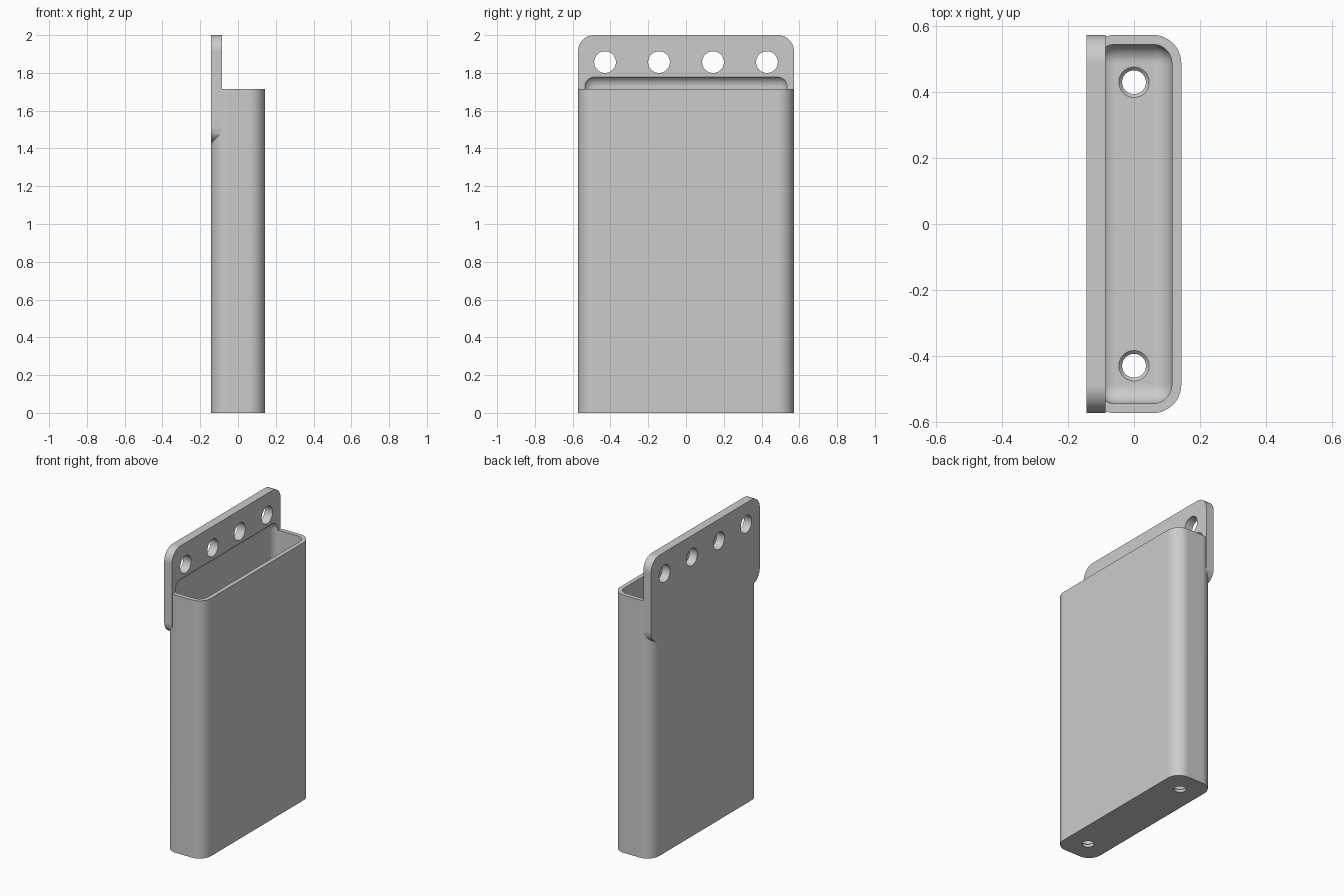
import bpy, bmesh
from math import radians, sin, cos, pi
from mathutils import Vector, Matrix

if "Cube" in bpy.data.objects:
    bpy.data.objects.remove(bpy.data.objects["Cube"], do_unlink=True)

HX, HY = 0.143, 0.5715        # half depth and half width of the case
RIM, TOP = 1.714, 2.0         # case rim height and hanger top
WALL, R = 0.0286, 0.0857      # wall thickness and outer corner radius
PLATE = 0.0572                # hanger thickness

grey = bpy.data.materials.new("plain grey")
grey.use_nodes = True
grey.diffuse_color = (0.6, 0.6, 0.6, 1)
grey.node_tree.nodes["Principled BSDF"].inputs["Base Color"].default_value = (0.6, 0.6, 0.6, 1)


def finish(bm, name):
    bmesh.ops.recalc_face_normals(bm, faces=bm.faces)
    mesh = bpy.data.meshes.new(name)
    bm.to_mesh(mesh)
    bm.free()
    mesh.materials.append(grey)
    ob = bpy.data.objects.new(name, mesh)
    bpy.context.collection.objects.link(ob)
    return ob


def rounded_box(name, lo, hi, radius, axis=None, segments=12):
    """Box from lo to hi; rounds the edges along one axis, or every edge."""
    lo, hi = Vector(lo), Vector(hi)
    bm = bmesh.new()
    bmesh.ops.create_cube(bm, size=1)
    bmesh.ops.scale(bm, vec=hi - lo, verts=bm.verts)
    bmesh.ops.translate(bm, vec=(lo + hi) / 2, verts=bm.verts)
    edges = [e for e in bm.edges if axis is None
             or abs((e.verts[0].co - e.verts[1].co).normalized()[axis]) > 0.9]
    bmesh.ops.bevel(bm, geom=edges, offset=radius, segments=segments,
                    profile=0.5, affect='EDGES')
    return finish(bm, name)


def cone(name, centre, r1, r2, depth, rotation=Matrix()):
    bm = bmesh.new()
    bmesh.ops.create_cone(bm, cap_ends=True, segments=48, radius1=r1, radius2=r2,
                          depth=depth, matrix=Matrix.Translation(centre) @ rotation)
    return finish(bm, name)


def combine(target, tool, operation):
    tool.hide_render = True
    mod = target.modifiers.new(operation.lower(), 'BOOLEAN')
    mod.operation, mod.solver, mod.object = operation, 'EXACT', tool
    bpy.context.view_layer.objects.active = target
    bpy.ops.object.modifier_apply(modifier=mod.name)
    bpy.data.objects.remove(tool, do_unlink=True)


# Outer case, joined with the hanger plate on its back
case = rounded_box("hanging_case", (-HX, -HY, 0), (HX, HY, RIM), R, axis=2)
hanger = rounded_box("hanger_plate", (-HX, -HY, 1.4286), (-HX + PLATE, HY, TOP), R, axis=0)
combine(case, hanger, 'UNION')

# Rounded pocket, which also bites a shallow recess into the hanger
pocket = rounded_box("pocket_cutter", (-HX + WALL, -HY + WALL, WALL),
                     (HX - WALL, HY - WALL, RIM + 0.0715), R - WALL)
combine(case, pocket, 'DIFFERENCE')

# Row of hanging holes
sideways = Matrix.Rotation(pi / 2, 4, 'Y')
for i in range(4):
    y = (i - 1.5) * 0.2857
    combine(case, cone("hole_cutter", (-HX + PLATE / 2, y, 1.857), 0.0575, 0.0575, 0.1, sideways),
            'DIFFERENCE')

# Drain holes with chamfered upper edges
for y in (-0.4286, 0.4286):
    combine(case, cone("drain_cutter", (0, y, 0), 0.036, 0.036, 0.2), 'DIFFERENCE')
    combine(case, cone("chamfer_cutter", (0, y, WALL), 0.026, 0.066, 0.04), 'DIFFERENCE')

# Smooth fillets, crisp edges, level flats
bpy.ops.object.select_all(action='DESELECT')
case.select_set(True)
bpy.context.view_layer.objects.active = case
bpy.ops.object.shade_smooth_by_angle(angle=radians(30))
weighted = case.modifiers.new("weighted normals", 'WEIGHTED_NORMAL')
weighted.keep_sharp = True
